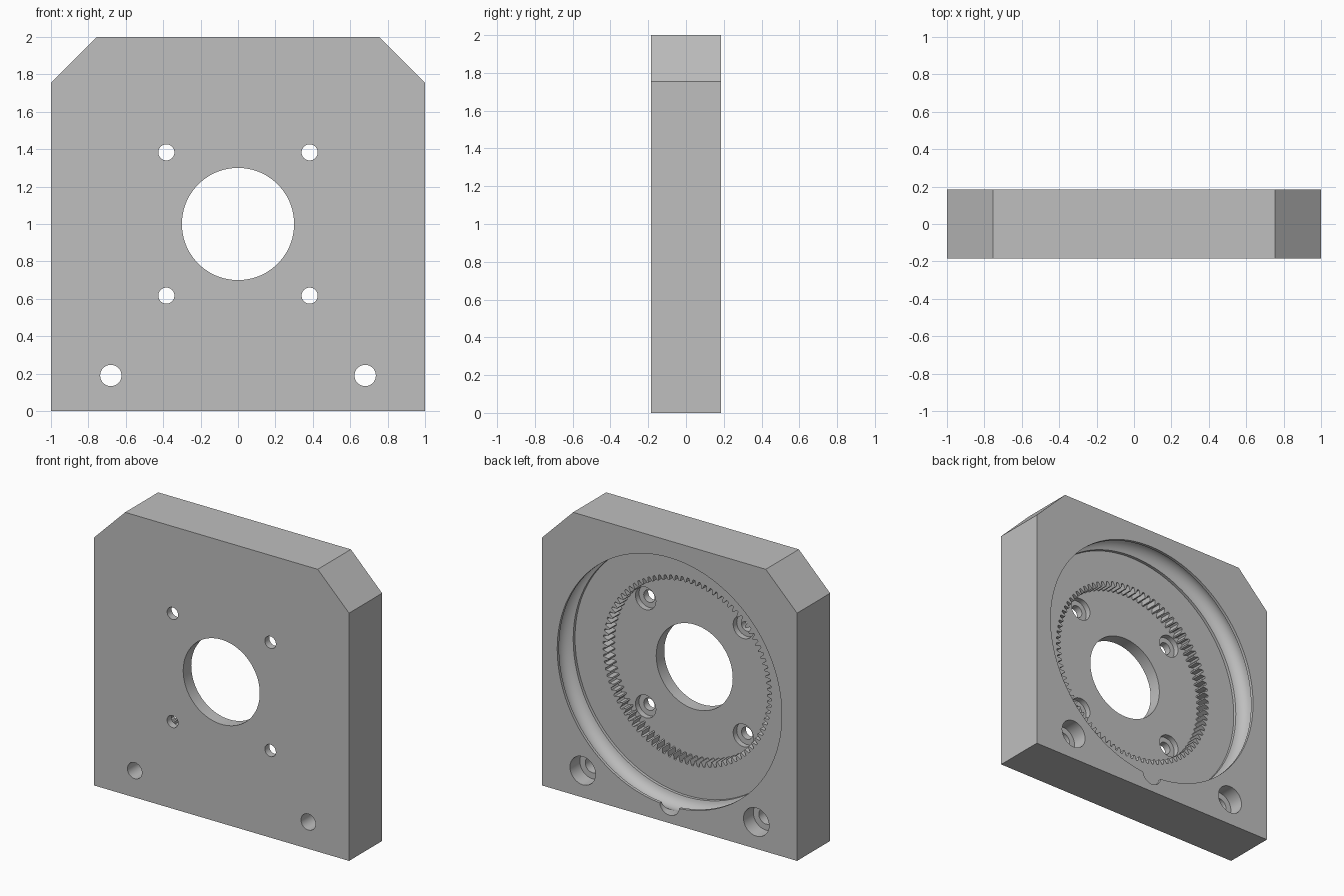
import bpy, bmesh
from math import sin, cos, tau, pi, sqrt, radians

HALF = 0.185          # half thickness of the plate
MID_Z = 1.0           # height of the main bore axis
THROUGH = 0.45        # depth that passes right through
OUT = -0.05           # start of a cutter, outside the back face

if "Cube" in bpy.data.objects:
    bpy.data.objects.remove(bpy.data.objects["Cube"])

grey = bpy.data.materials.new("plain_grey")
grey.use_nodes = True
colour = (0.52, 0.52, 0.52, 1)
grey.diffuse_color = colour
grey.node_tree.nodes["Principled BSDF"].inputs["Base Color"].default_value = colour


def loft(name, rings):
    """Closed solid through rings of points, capped at both ends."""
    bm = bmesh.new()
    loops = [[bm.verts.new(p) for p in ring] for ring in rings]
    n = len(loops[0])
    for a, b in zip(loops, loops[1:]):
        for i in range(n):
            j = (i + 1) % n
            bm.faces.new((a[i], a[j], b[j], b[i]))
    bm.faces.new(loops[0])
    bm.faces.new(loops[-1])
    bmesh.ops.recalc_face_normals(bm, faces=bm.faces)
    mesh = bpy.data.meshes.new(name)
    bm.to_mesh(mesh)
    bm.free()
    mesh.materials.append(grey)
    obj = bpy.data.objects.new(name, mesh)
    bpy.context.scene.collection.objects.link(obj)
    return obj


def lathe(name, profile, x=0, z=MID_Z, segments=32):
    """Turn (radius, depth from the back face) points about an axis along y."""
    angles = [tau * i / segments for i in range(segments)]
    return loft(name, [[(x + r * cos(a), HALF - d, z + r * sin(a)) for a in angles]
                       for r, d in profile])


def cut(cutter):
    """Subtract a cutter from the plate and discard it."""
    cutter.hide_render = True
    mod = plate.modifiers.new("cut", 'BOOLEAN')
    mod.operation = 'DIFFERENCE'
    mod.solver = 'EXACT'
    mod.object = cutter
    bpy.context.view_layer.objects.active = plate
    bpy.ops.object.modifier_apply(modifier=mod.name)
    bpy.data.objects.remove(cutter)


# Plate with two chamfered top corners
outline = [(-1, 0), (1, 0), (1, 1.755), (0.755, 2), (-0.755, 2), (-1, 1.755)]
plate = loft("mounting_plate", [[(x, y, z) for x, z in outline] for y in (-HALF, HALF)])

# Round recess with a ball race groove in its wall
WALL, LEDGE = 0.88, 0.20
RACE, BALL, RACE_DEPTH = 0.867, 0.08, 0.10
half_chord = sqrt(BALL ** 2 - (WALL - RACE) ** 2)
spread = pi / 2 - 0.163
groove = [(RACE + BALL * cos(t), RACE_DEPTH + BALL * sin(t))
          for t in (spread * k / 7 for k in range(-6, 7))]
cut(lathe("recess_cutter",
          [(WALL, OUT), (WALL, RACE_DEPTH - half_chord)] + groove +
          [(WALL, RACE_DEPTH + half_chord), (WALL, LEDGE)], segments=128))

# Ball loading notch at the bottom of the recess
round_end = [(0.077 * cos(t), RACE_DEPTH + 0.077 * sin(t))
             for t in (pi / 2 * k / 7 for k in range(7))]
cut(lathe("notch_cutter", [(0.077, OUT)] + round_end, z=MID_Z - RACE))

# Pocket with internal gear teeth
TEETH, TIP, ROOT, FLOOR = 90, 0.625, 0.66, 0.28
tooth = [(0.0, TIP), (0.22, TIP), (0.46, ROOT), (0.76, ROOT)]
gear = [(r, tau * (i + f) / TEETH) for i in range(TEETH) for f, r in tooth]
cut(loft("gear_cutter", [[(r * cos(a), HALF - d, MID_Z + r * sin(a)) for r, a in gear]
                         for d in (LEDGE - 0.05, FLOOR)]))

# Central bore
cut(lathe("bore_cutter", [(0.3, FLOOR - 0.05), (0.3, THROUGH)], segments=96))


def screw_hole(x, z, face, sink, head, shank):
    """Counterbored through hole starting at depth face."""
    cut(lathe("screw_cutter", [(head, face - 0.04), (head, face + sink),
                               (shank, face + sink), (shank, THROUGH)], x, z))


# Four inner screw holes and two lower mounting holes
for side in (-1, 1):
    for up in (-1, 1):
        screw_hole(side * 0.383, MID_Z + up * 0.383, FLOOR, 0.04, 0.08, 0.043)
    screw_hole(side * 0.68, 0.19, 0, 0.11, 0.1, 0.057)

# Smooth round walls, crisp edges
bpy.ops.object.select_all(action='DESELECT')
plate.select_set(True)
bpy.context.view_layer.objects.active = plate
bpy.ops.object.shade_smooth_by_angle(angle=radians(25))
